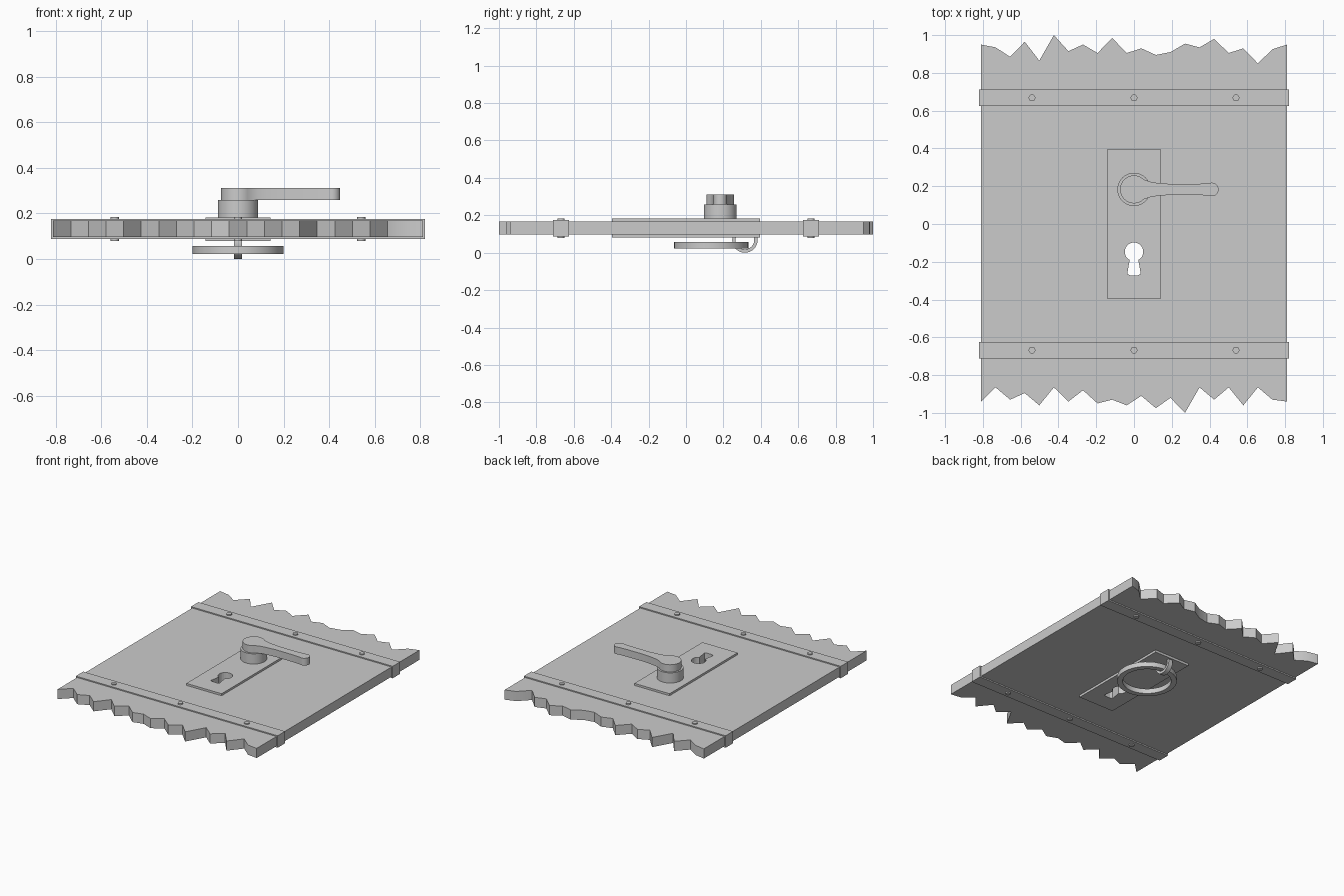
import bpy, bmesh
from math import pi, sin, cos, radians
from mathutils import Matrix

if "Cube" in bpy.data.objects:
    bpy.data.objects.remove(bpy.data.objects["Cube"])


def finish(name, bm, smooth=True):
    bmesh.ops.recalc_face_normals(bm, faces=bm.faces)
    mesh = bpy.data.meshes.new(name)
    bm.to_mesh(mesh)
    bm.free()
    ob = bpy.data.objects.new(name, mesh)
    bpy.context.collection.objects.link(ob)
    if smooth:
        bpy.ops.object.select_all(action='DESELECT')
        ob.select_set(True)
        bpy.context.view_layer.objects.active = ob
        bpy.ops.object.shade_smooth_by_angle(angle=radians(35))
    return ob


def prism(name, pts, z0, z1, smooth=True):
    """Outline in x/y extruded from z0 to z1."""
    bm = bmesh.new()
    face = bm.faces.new([bm.verts.new((x, y, z0)) for x, y in pts])
    ext = bmesh.ops.extrude_face_region(bm, geom=[face])
    verts = [v for v in ext['geom'] if isinstance(v, bmesh.types.BMVert)]
    bmesh.ops.translate(bm, verts=verts, vec=(0, 0, z1 - z0))
    return finish(name, bm, smooth)


def arc(cx, cy, r, a0, a1, n):
    return [(cx + r * cos(radians(a0 + (a1 - a0) * i / n)),
             cy + r * sin(radians(a0 + (a1 - a0) * i / n))) for i in range(n + 1)]


def loft_loop(bm, sections):
    """Closed loop of equal cross-sections joined by quads."""
    rings = [[bm.verts.new(p) for p in s] for s in sections]
    for i, a in enumerate(rings):
        b = rings[(i + 1) % len(rings)]
        for j in range(len(a)):
            k = (j + 1) % len(a)
            bm.faces.new((a[j], a[k], b[k], b[j]))


def flat_ring(name, r_out, r_in, half, matrix, n=32):
    """Ring with a rectangular section."""
    bm = bmesh.new()
    prof = [(r_in, -half), (r_out, -half), (r_out, half), (r_in, half)]
    loft_loop(bm, [[(r * cos(2 * pi * i / n), r * sin(2 * pi * i / n), z)
                    for r, z in prof] for i in range(n)])
    bm.transform(matrix)
    return finish(name, bm)


# door slab with splintered ends
back = [.95, .935, .885, .965, .865, 1, .915, .95, .905, .985, .905,
        .93, .895, .91, .955, .935, .98, .905, .93, .85, .925, .95]
front = [.94, .865, .93, .895, .96, .865, .94, .88, .95, .93, .96,
         .91, .975, .92, 1, .865, .93, .865, .96, .865, .93, .94]
xs = [-0.81 + 1.62 * i / 21 for i in range(22)]
outline = [(x, -y) for x, y in zip(xs, front)] + [(x, y) for x, y in zip(xs, back)][::-1]
slab = prism("door_slab", outline, 0.097, 0.168)

# lock plates on both sides
rect = [(-0.143, -0.395), (0.143, -0.395), (0.143, 0.395), (-0.143, 0.395)]
plate_top = prism("lock_plate_outer", rect, 0.16, 0.183)
plate_bottom = prism("lock_plate_inner", rect, 0.08, 0.105)

# keyhole cut through slab and plates
key = arc(0, -0.147, 0.049, -62, 242, 20) + [(-0.036, -0.265), (-0.02, -0.272),
                                            (0.02, -0.272), (0.036, -0.265)]
cutter = prism("keyhole_cutter", key, 0.0, 0.3, False)
cutter.hide_render = True
for ob in (slab, plate_top, plate_bottom):
    mod = ob.modifiers.new("keyhole", 'BOOLEAN')
    mod.operation = 'DIFFERENCE'
    mod.solver = 'EXACT'
    mod.object = cutter
    bpy.context.view_layer.objects.active = ob
    bpy.ops.object.modifier_apply(modifier=mod.name)
bpy.data.objects.remove(cutter)

# metal straps wrapped round the slab, with rivets on both faces
for side, label in ((1, "back"), (-1, "front")):
    y = side * 0.668
    bm = bmesh.new()
    loft_loop(bm, [[(sx * xo, y - 0.043, zo), (sx * xo, y + 0.043, zo),
                    (sx * 0.808, y + 0.043, zi), (sx * 0.808, y - 0.043, zi)]
                   for sx, xo, zo, zi in ((-1, .82, .088, .099), (1, .82, .088, .099),
                                          (1, .82, .176, .166), (-1, .82, .176, .166))])
    finish("strap_" + label, bm)
    for i, x in enumerate((-0.54, 0, 0.54)):
        prism(f"rivet_{label}_{i}", arc(x, y, 0.018, 0, 337.5, 15), 0.079, 0.184)

# handle hub and lever
prism("handle_hub", arc(0, 0.183, 0.088, 0, 348.75, 31), 0.175, 0.258)
half = [(0.085, 0.041), (0.12, 0.035), (0.2, 0.028), (0.33, 0.029), (0.39, 0.032)]
cy = 0.183
lever = (arc(0, cy, 0.074, 45, 315, 24) + [(x, cy - h) for x, h in half]
         + arc(0.412, cy, 0.036, -90, 90, 12) + [(x, cy + h) for x, h in half[::-1]])
prism("handle_lever", lever, 0.258, 0.311)

# pull ring on the underside and the staple that holds it
flat_ring("pull_ring", 0.2, 0.163, 0.018, Matrix.Translation((0, 0.135, 0.04)))
flat_ring("ring_staple", 0.068, 0.05, 0.017,
          Matrix.Translation((0, 0.315, 0.068)) @ Matrix.Rotation(pi / 2, 4, 'Y'))
